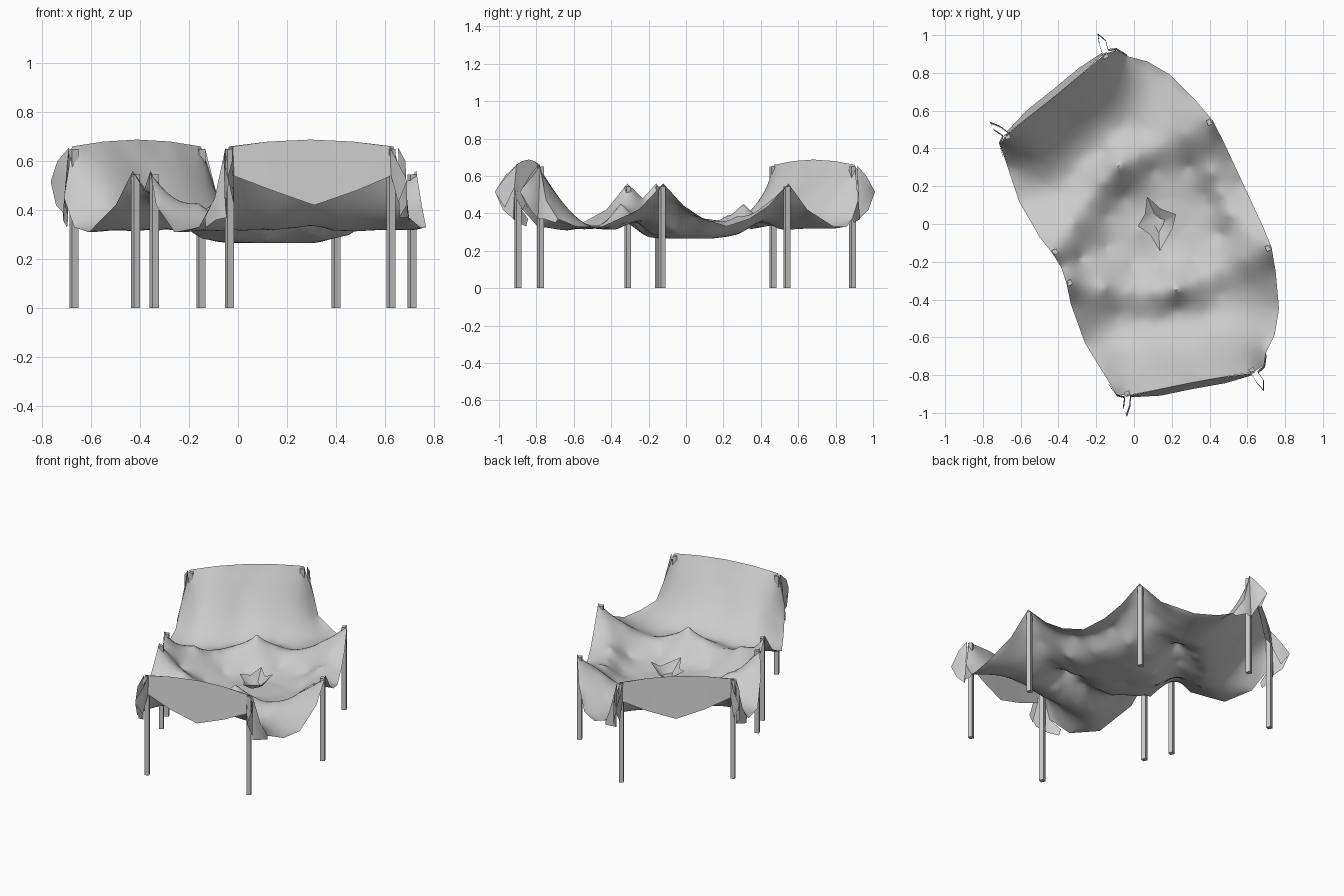
import bpy, bmesh, math
from mathutils import Vector, Matrix

if "Cube" in bpy.data.objects:
    bpy.data.objects.remove(bpy.data.objects["Cube"])

# The model is mirrored about a vertical plane turned 25 degrees: local u along it, v across it
ANG = math.radians(24.95)
FRAME = Matrix.Translation((-0.058, -0.08, 0)) @ Matrix.Rotation(ANG, 4, 'Z')


def make(name, verts, faces, angle=50):
    me = bpy.data.meshes.new(name)
    me.from_pydata([FRAME @ Vector(v) for v in verts], [], faces)
    bm = bmesh.new()
    bm.from_mesh(me)
    bmesh.ops.remove_doubles(bm, verts=bm.verts, dist=1e-5)
    bmesh.ops.recalc_face_normals(bm, faces=bm.faces)
    bm.to_mesh(me)
    bm.free()
    ob = bpy.data.objects.new(name, me)
    bpy.context.collection.objects.link(ob)
    bpy.ops.object.select_all(action='DESELECT')
    ob.select_set(True)
    bpy.context.view_layer.objects.active = ob
    bpy.ops.object.shade_smooth_by_angle(angle=math.radians(angle))
    return ob


# Half outline of the cloth (u, v, z), from the wide side round the raised end to the narrow side
outline = [(.70, 0, .33), (.70, .136, .37), (.70, .25, .44), (.695, .369, .56), (.66, .497, .42),
           (.593, .683, .33), (.514, .798, .33), (.43, .867, .37), (.395, .92, .47),
           (.33, .93, .66), (.17, .885, .68), (0, .84, .688), (-.17, .80, .68), (-.33, .76, .66),
           (-.38, .729, .45), (-.393, .603, .33), (-.415, .414, .31), (-.396, .196, .42),
           (-.37, .085, .56), (-.36, 0, .48)]
# Ridge between the middle posts
ridge = [(-.2, .19, .43), (-.08, .265, .37), (.03, .32, .39), (.145, .36, .455),
         (.26, .365, .38), (.38, .36, .36), (.53, .365, .43)]
# Low points and folds inside the cloth
basin = [(.1, 0, .275), (.33, .12, .27), (.3, .26, .29), (-.1, 0, .285), (.1, .2, .28), (-.02, .15, .285),
         (-.25, 0, .36), (.57, 0, .36), (.57, .12, .385), (.62, .27, .45), (.49, .03, .29),
         (.48, .2, .30), (.1, .46, .33), (.35, .48, .315), (-.2, .35, .32), (-.1, .42, .315),
         (.5, .5, .35)]
# Slope falling from the raised end
for d, z in ((.08, .55), (.16, .45), (.26, .36), (.36, .315)):
    basin += [(u, .838 + .27 * u - d, z) for u in (-.24, 0, .24)]
ctrl = outline + ridge + basin


def kernel(u, v, c):
    return math.hypot(u - c[0], v - c[1]) + math.hypot(u - c[0], v + c[1])


def solve(a, b):
    n = len(b)
    m = [r[:] + [x] for r, x in zip(a, b)]
    for i in range(n):
        p = max(range(i, n), key=lambda k: abs(m[k][i]))
        m[i], m[p] = m[p], m[i]
        for k in range(i + 1, n):
            f = m[k][i] / m[i][i]
            if f:
                m[k] = [x - f * y for x, y in zip(m[k], m[i])]
    w = [0] * n
    for i in reversed(range(n)):
        w[i] = (m[i][n] - sum(m[i][k] * w[k] for k in range(i + 1, n))) / m[i][i]
    return w


weights = solve([[kernel(p[0], p[1], c) for c in ctrl] for p in ctrl], [p[2] for p in ctrl])


def height(u, v):
    return max(.265, sum(w * kernel(u, v, c) for w, c in zip(weights, ctrl)))


# Draped cloth: rings shrinking from the outline to the middle
loop = []
full = outline + [(u, -v, z) for u, v, z in reversed(outline[1:-1])]
for i, a in enumerate(full):
    b = full[(i + 1) % len(full)]
    loop += [Vector(a).lerp(Vector(b), k / 5) for k in range(5)]
n, rings, mid = len(loop), 42, Vector((.1, 0))
verts, faces = [], []
for r in range(rings):
    t = 1 - r / rings
    for p in loop:
        q = mid.lerp(p.xy, t)
        verts.append((q.x, q.y, p.z if r == 0 else height(q.x, q.y)))
verts.append((mid.x, mid.y, height(*mid)))
for r in range(rings - 1):
    for i in range(n):
        j = (i + 1) % n
        faces.append((r * n + i, r * n + j, r * n + n + j, r * n + n + i))
faces += [((rings - 1) * n + i, (rings - 1) * n + (i + 1) % n, rings * n) for i in range(n)]
make("draped_cloth", verts, faces)

# Hanging end flaps with a folded fin at each corner: (u, v, top, bottom)
flap = [(.43, .867, .37, .35), (.395, .92, .47, .37), (.35, .935, .655, .37), (.36, .985, .60, .42),
        (.337, 1.034, .535, .515), (.322, .985, .60, .43), (.315, .93, .66, .54),
        (.17, .885, .68, .48), (0, .84, .688, .42), (-.17, .80, .68, .48),
        (-.315, .765, .66, .54), (-.34, .81, .60, .43), (-.378, .85, .535, .515),
        (-.375, .805, .60, .42), (-.345, .757, .655, .37), (-.38, .729, .45, .36),
        (-.393, .66, .37, .33)]
for side, name in ((1, "back_flap"), (-1, "front_flap")):
    v, f = [], []
    for i, (x, y, top, bot) in enumerate(flap):
        out = .035 if 6 < i < 10 else .012
        for k in range(4):
            s = k / 3
            v.append((x, side * (y + out * s), top + (bot - top) * s))
    for i in range(len(flap) - 1):
        for k in range(3):
            a = i * 4 + k
            f.append((a, a + 4, a + 5, a + 1))
    make(name, v, f)

# Small upturned tuft in the middle of the cloth
tuft = [(.21, .15, .34), (.25, .06, .32), (.31, .0, .37), (.26, -.06, .32),
        (.15, -.14, .35), (.14, -.04, .32), (.10, .03, .34), (.16, .07, .32)]
base = [(.205 + (u - .205) * .35, v * .35, .285) for u, v, z in tuft]
make("centre_tuft", tuft + base + [(.205, 0, .29)],
     [(i, (i + 1) % 8, 8 + (i + 1) % 8, 8 + i) for i in range(8)] +
     [(8 + i, 8 + (i + 1) % 8, 16) for i in range(8)])

# Square posts holding the cloth up
posts = {"end_post_wide": (.325, .92, .65), "end_post_narrow": (-.325, .752, .65),
         "middle_post_wide": (.677, .368, .545), "middle_post_narrow": (-.355, .09, .545)}
for name, (u, v, h) in posts.items():
    for side, end in ((1, "back"), (-1, "front")):
        r = .014
        c = [(u + a * r, side * v + b * r, z) for z in (0, h)
             for a, b in ((-1, -1), (1, -1), (1, 1), (-1, 1))]
        make(end + "_" + name, c, [(3, 2, 1, 0), (4, 5, 6, 7)] +
             [(i, (i + 1) % 4, 4 + (i + 1) % 4, 4 + i) for i in range(4)], 30)
